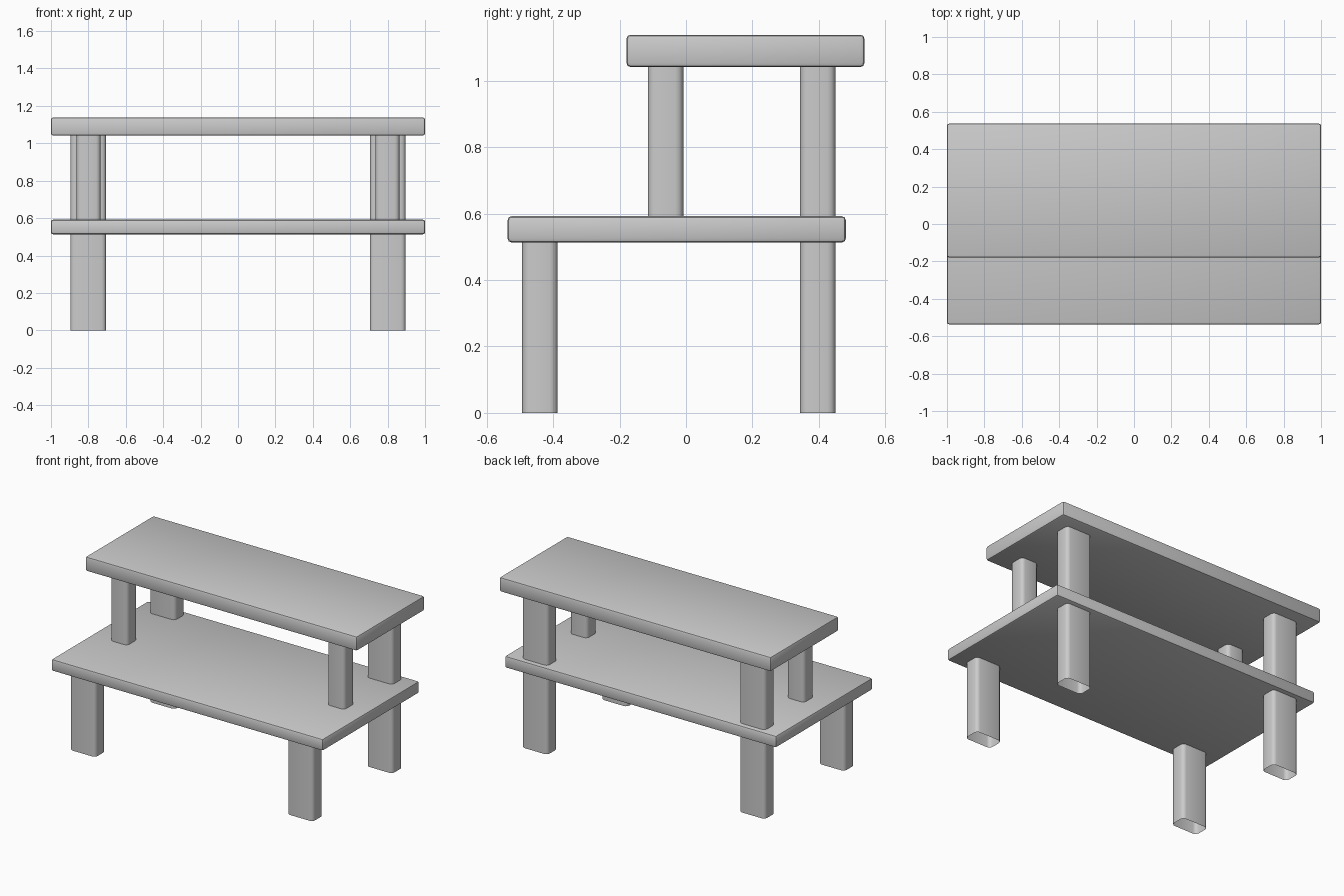
import bpy, bmesh

if "Cube" in bpy.data.objects:
    bpy.data.objects.remove(bpy.data.objects["Cube"])


def finish(bm, name):
    mesh = bpy.data.meshes.new(name)
    bm.to_mesh(mesh)
    bm.free()
    obj = bpy.data.objects.new(name, mesh)
    bpy.context.collection.objects.link(obj)
    bpy.ops.object.select_all(action='DESELECT')
    obj.select_set(True)
    bpy.context.view_layer.objects.active = obj
    bpy.ops.object.shade_smooth_by_angle(angle=0.6)
    return obj


def box(x, y, z):
    bm = bmesh.new()
    bmesh.ops.create_cube(bm, size=1)
    for v in bm.verts:
        for i, (lo, hi) in enumerate((x, y, z)):
            v.co[i] = hi if v.co[i] > 0 else lo
    return bm


def board(name, y, z):
    bm = box((-1, 1), y, z)
    bmesh.ops.bevel(bm, geom=bm.edges[:], offset=0.012, segments=2,
                    profile=0.5, affect='EDGES')
    finish(bm, name)


def leg(name, x, y, z):
    # Rounded upright with open ends
    bm = box(x, y, z)
    caps = [f for f in bm.faces if abs(f.normal.z) > 0.5]
    bmesh.ops.delete(bm, geom=caps, context='FACES_ONLY')
    uprights = [e for e in bm.edges
                if abs(e.verts[0].co.z - e.verts[1].co.z) > 0.1]
    bmesh.ops.bevel(bm, geom=uprights, offset=0.024, segments=3,
                    profile=0.5, affect='EDGES')
    finish(bm, name)


# Shelves
board("lower_shelf", (-0.537, 0.481), (0.513, 0.592))
board("upper_shelf", (-0.179, 0.537), (1.041, 1.138))

# Legs, mirrored left and right
for side, s in (("left", -1), ("right", 1)):
    wide = sorted((s * 0.705, s * 0.896))
    slim = sorted((s * 0.735, s * 0.863))
    leg("front_leg_" + side, wide, (-0.493, -0.386), (0, 0.52))
    leg("back_leg_" + side, wide, (0.343, 0.45), (0, 1.05))
    leg("upper_front_post_" + side, slim, (-0.115, -0.008), (0.585, 1.05))
